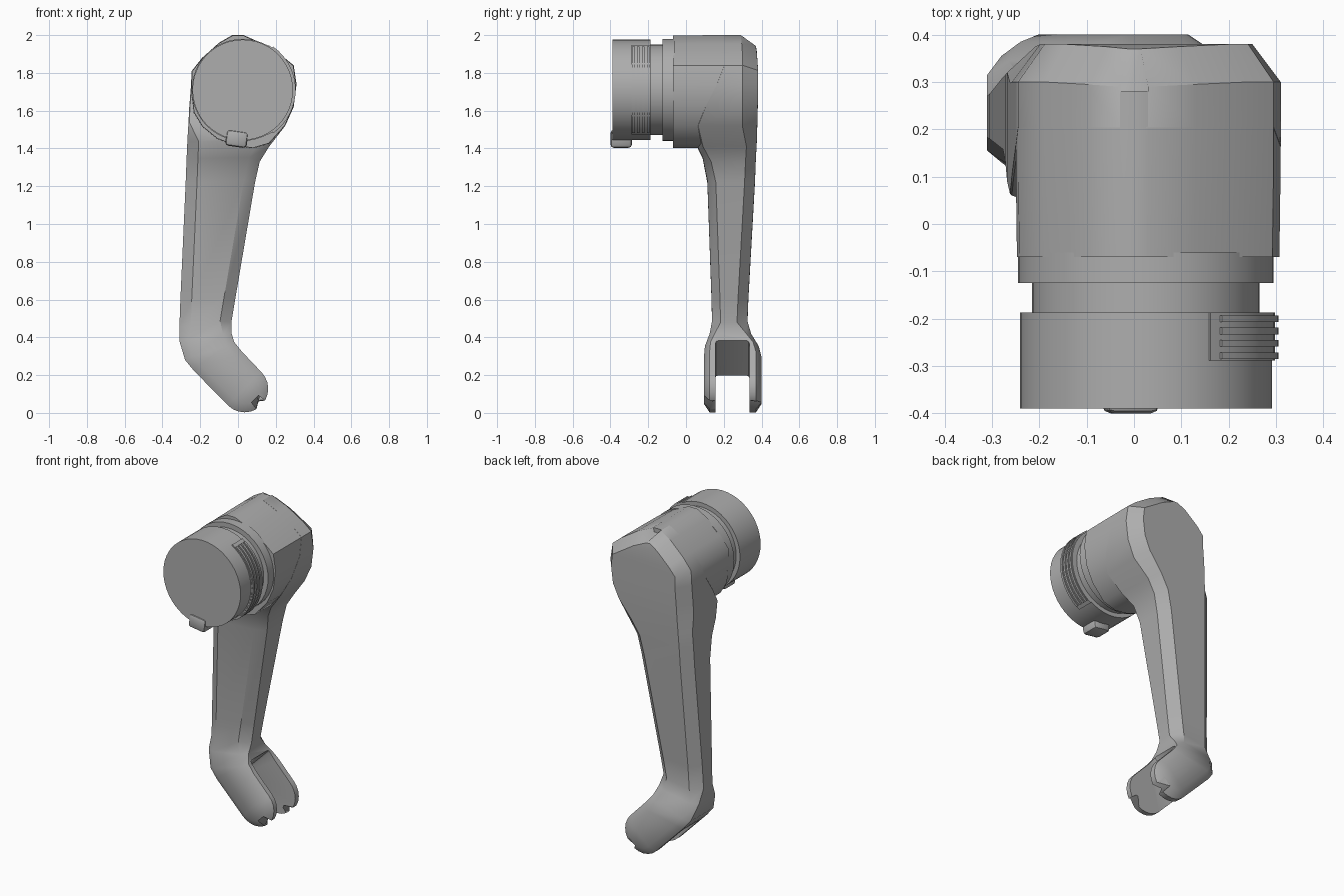
import bpy, bmesh, math
from mathutils import Vector, Matrix

if "Cube" in bpy.data.objects:
    bpy.data.objects.remove(bpy.data.objects["Cube"], do_unlink=True)

GREY = (0.42, 0.42, 0.42, 1)
mat = bpy.data.materials.new("plain_grey")
mat.use_nodes = True
mat.diffuse_color = GREY
mat.node_tree.nodes["Principled BSDF"].inputs["Base Color"].default_value = GREY

AX, AZ = 0.025, 1.71      # centre of the joint axis


def finish(name, bm, angle=35):
    bmesh.ops.recalc_face_normals(bm, faces=bm.faces)
    mesh = bpy.data.meshes.new(name)
    bm.to_mesh(mesh)
    bm.free()
    mesh.materials.append(mat)
    ob = bpy.data.objects.new(name, mesh)
    bpy.context.collection.objects.link(ob)
    smooth(ob, angle)
    return ob


def smooth(ob, angle):
    bpy.ops.object.select_all(action='DESELECT')
    ob.select_set(True)
    bpy.context.view_layer.objects.active = ob
    bpy.ops.object.shade_smooth_by_angle(angle=math.radians(angle))


def loft(name, rings, angle=35):
    """Bridge closed rings of points and cap both ends."""
    bm = bmesh.new()
    loops = [[bm.verts.new(p) for p in ring] for ring in rings]
    n = len(loops[0])
    for a, b in zip(loops, loops[1:]):
        for i in range(n):
            j = (i + 1) % n
            bm.faces.new((a[i], a[j], b[j], b[i]))
    bm.faces.new(loops[0])
    bm.faces.new(loops[-1])
    return finish(name, bm, angle)


def disc(name, radius, y0, y1, sides=48):
    ring = [(AX + radius * math.cos(k * math.tau / sides),
             AZ + radius * math.sin(k * math.tau / sides)) for k in range(sides)]
    return loft(name, [[(x, y, z) for x, z in ring] for y in (y0, y1)])


def arc_band(name, r0, r1, y0, y1, start, end, steps=16):
    rings = []
    for k in range(steps + 1):
        a = math.radians(start + (end - start) * k / steps)
        rings.append([(AX + r * math.cos(a), y, AZ + r * math.sin(a))
                      for r, y in ((r0, y0), (r1, y0), (r1, y1), (r0, y1))])
    return loft(name, rings)


def box(name, centre, size, turn, bevel):
    bm = bmesh.new()
    bmesh.ops.create_cube(bm, size=1)
    bmesh.ops.scale(bm, vec=size, verts=bm.verts)
    bmesh.ops.bevel(bm, geom=bm.edges[:], offset=bevel, segments=2,
                    profile=0.5, affect='EDGES')
    bmesh.ops.transform(bm, verts=bm.verts, matrix=Matrix.Translation(centre)
                        @ Matrix.Rotation(math.radians(turn), 4, 'Y'))
    return finish(name, bm)


# Arm: left edge, right edge, front y, back y, at stations from head to fork
stations = [
    ((-.03, 2.0), (.03, 2.0), .2, .37),
    ((-.10, 1.96), (.13, 1.955), .2, .375),
    ((-.19, 1.88), (.24, 1.885), .2, .38),
    ((-.245, 1.81), (.295, 1.84), .2, .38),
    ((-.25, 1.72), (.31, 1.74), .16, .38),
    ((-.258, 1.62), (.295, 1.62), .1, .38),
    ((-.262, 1.54), (.25, 1.52), .06, .378),
    ((-.268, 1.44), (.165, 1.41), .045, .375),
    ((-.272, 1.35), (.115, 1.33), .088, .37),
    ((-.277, 1.22), (.09, 1.22), .113, .365),
    ((-.305, .6), (-.015, .6), .135, .33),
    ((-.31, .46), (-.035, .48), .138, .325),
    ((-.31, .38), (-.035, .425), .125, .345),
    ((-.28, .28), (-.02, .375), .1, .385),
    ((-.235, .225), (.02, .325), .095, .4),
]
for t in (0, 15, 30, 45, 60, 75):      # rounded fork tip
    a, b = math.radians(225 + t), math.radians(45 - t)
    stations.append(((.035 + .125 * math.cos(a), .128 + .125 * math.sin(a)),
                     (.035 + .125 * math.cos(b), .128 + .125 * math.sin(b)),
                     .095, .4))

outline = [Vector(s[0]) for s in stations] + [Vector(s[1]) for s in reversed(stations)]


def inset(i, d):
    """Outline point i moved inwards by d."""
    t = (outline[(i + 1) % len(outline)] - outline[i - 1]).normalized()
    return outline[i] + Vector((-t.y, t.x)) * d


rings = []
for k, (left, right, yf, yb) in enumerate(stations):
    z = (left[1] + right[1]) / 2
    if z > 1.5:
        front, back = (.004, .004), (.06, .08)
    elif z > .45:
        front, back = (.06, .045), (.06, .055)
    else:
        front, back = (.045, .03), (.045, .03)
    m = len(outline) - 1 - k
    fl, fr = inset(k, front[0]), inset(m, front[0])
    bl, br = inset(k, back[0]), inset(m, back[0])
    ring = [(fl, yf), (outline[k], yf + front[1]), (outline[k], yb - back[1]), (bl, yb),
            (br, yb), (outline[m], yb - back[1]), (outline[m], yf + front[1]), (fr, yf)]
    rings.append([(p.x, y, p.y) for p, y in ring])
arm = loft("arm", rings)

# Fork slot cut through the lower end, at right angles to the fork
cutter = box("slot_cutter", (.035, .245, .13), (.44, .18, .5), 45, .015)
wall = Vector((-.11, .295))
cutter_shift = wall + Vector((1, -1)).normalized() * .22 - Vector((.035, .13))
cutter.data.transform(Matrix.Translation((cutter_shift.x, 0, cutter_shift.y)))
cut = arm.modifiers.new("slot", 'BOOLEAN')
cut.object, cut.operation, cut.solver = cutter, 'DIFFERENCE', 'EXACT'
bpy.context.view_layer.objects.active = arm
bpy.ops.object.modifier_apply(modifier=cut.name)
bpy.data.objects.remove(cutter, do_unlink=True)
smooth(arm, 35)

# Joint housing, sharing the upper outline of the arm
lower = [(-.235, 1.59), (-.19, 1.515), (-.11, 1.45), (-.01, 1.412), (.08, 1.4),
         (.165, 1.425), (.25, 1.52)]
house = [s[0] for s in stations[:5]] + lower + [s[1] for s in reversed(stations[:6])]
loft("joint_housing", [[(AX + (x - AX) * f, y, AZ + (z - AZ) * f) for x, z in house]
                       for y, f in ((-.07, .99), (.1, .998), (.28, .998))], 40)

# Stepped joint flange, neck and cap
disc("flange", .27, -.125, -.06)
disc("neck", .24, -.2, -.11)
disc("cap", .266, -.39, -.187)

# Grip on the cap's side
arc_band("grip_base", .25, .273, -.288, -.187, -60, 60)
for k in range(4):
    y = -.285 + k * .026
    arc_band(f"grip_rib_{k + 1}", .25, .28, y, y + .014, -55, 55)

# Latch tab under the cap
box("latch_tab", (-.007, -.343, 1.451), (.115, .114, .085), 8, .018)
